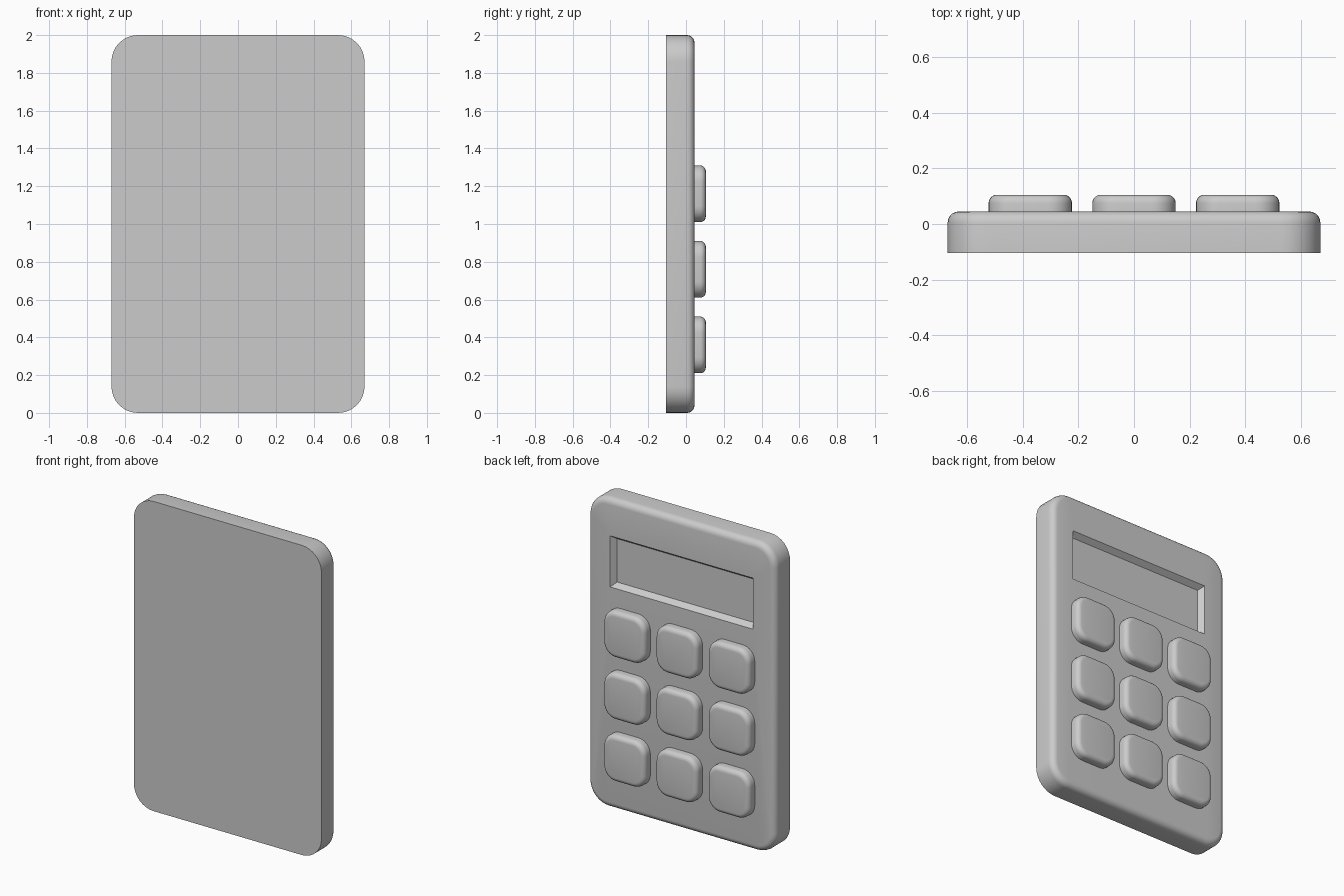
import bpy, bmesh
from math import sin, cos, pi

if "Cube" in bpy.data.objects:
    bpy.data.objects.remove(bpy.data.objects["Cube"])

SEG = 8     # steps per rounded corner
FIL = 5     # steps per edge fillet


def rounded_loop(bm, cx, cz, hw, hh, r, y):
    """Ring of vertices: rounded rectangle in the XZ plane at depth y."""
    ring = []
    for k, (sx, sz) in enumerate([(1, 1), (-1, 1), (-1, -1), (1, -1)]):
        for i in range(SEG + 1):
            a = (k + i / SEG) * pi / 2
            ring.append(bm.verts.new((cx + sx * (hw - r) + r * cos(a), y,
                                      cz + sz * (hh - r) + r * sin(a))))
    return ring


def rect_loop(bm, cx, cz, hw, hh, y):
    return [bm.verts.new((cx + sx * hw, y, cz + sz * hh))
            for sx, sz in [(1, 1), (-1, 1), (-1, -1), (1, -1)]]


def bridge(bm, a, b):
    n = len(a)
    for i in range(n):
        j = (i + 1) % n
        bm.faces.new((a[i], a[j], b[j], b[i]))


def slab(bm, cx, cz, hw, hh, r, y0, y1, fillet):
    """Rounded slab with a flat back and filleted front rim; returns front ring."""
    prev = rounded_loop(bm, cx, cz, hw, hh, r, y0)
    bm.faces.new(prev)
    for i in range(FIL + 1):
        t = i / FIL * pi / 2
        o = fillet * (1 - cos(t))
        ring = rounded_loop(bm, cx, cz, hw - o, hh - o, r - o,
                            y1 - fillet * (1 - sin(t)))
        bridge(bm, prev, ring)
        prev = ring
    return prev


def finish(bm, name):
    bmesh.ops.recalc_face_normals(bm, faces=bm.faces)
    me = bpy.data.meshes.new(name)
    bm.to_mesh(me)
    bm.free()
    ob = bpy.data.objects.new(name, me)
    bpy.context.collection.objects.link(ob)
    bpy.ops.object.select_all(action='DESELECT')
    ob.select_set(True)
    bpy.context.view_layer.objects.active = ob
    bpy.ops.object.shade_smooth_by_angle(angle=pi / 6)
    return ob


# Calculator body with a recessed display
bm = bmesh.new()
FRONT = 0.045
outer = slab(bm, 0, 1.0, 0.67, 1.0, 0.14, -0.105, FRONT, 0.04)
rim = rect_loop(bm, 0, 1.595, 0.51, 0.165, FRONT)
n = SEG + 1
for k in range(4):
    for i in range(SEG):
        bm.faces.new((outer[k * n + i], outer[k * n + i + 1], rim[k]))
    bm.faces.new((outer[k * n + SEG], outer[(k + 1) * n % len(outer)],
                  rim[(k + 1) % 4], rim[k]))
floor = rect_loop(bm, 0, 1.595, 0.485, 0.14, FRONT - 0.035)
bridge(bm, rim, floor)
bm.faces.new(floor)
finish(bm, "body")

# Keypad: three rows of three rounded buttons
for row, z in enumerate((0.36, 0.76, 1.16)):
    for col, x in enumerate((-0.373, 0, 0.373)):
        bm = bmesh.new()
        bm.faces.new(slab(bm, x, z, 0.15, 0.15, 0.085, FRONT - 0.01, 0.105, 0.03))
        finish(bm, f"button_{row + 1}_{col + 1}")
